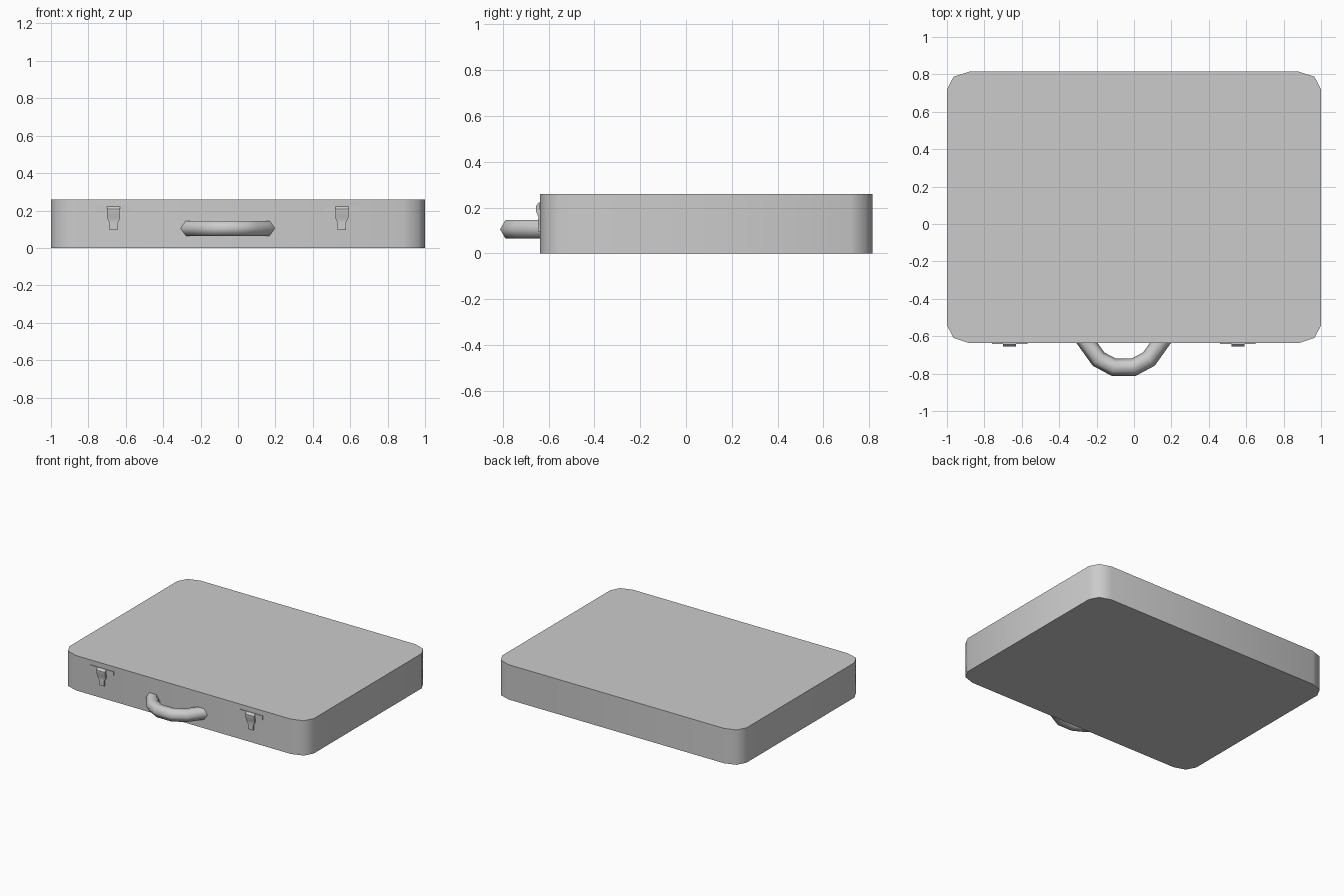
import bpy, bmesh, math
from mathutils import Vector

if "Cube" in bpy.data.objects:
    bpy.data.objects.remove(bpy.data.objects["Cube"])

BACK, FRONT = 0.815, -0.637
SEAM, TOP = 0.178, 0.258
MID_X = -0.055


def finish(bm, name, angle=45):
    bmesh.ops.recalc_face_normals(bm, faces=bm.faces)
    me = bpy.data.meshes.new(name)
    bm.to_mesh(me)
    bm.free()
    ob = bpy.data.objects.new(name, me)
    bpy.context.collection.objects.link(ob)
    bpy.ops.object.select_all(action='DESELECT')
    ob.select_set(True)
    bpy.context.view_layer.objects.active = ob
    bpy.ops.object.shade_smooth_by_angle(angle=math.radians(angle))
    return ob


# Rounded case outline, mirrored from one corner
corner = [(1.0, 0.095), (0.965, 0.028), (0.88, 0.0)]
back = [(x, BACK - d) for x, d in corner]
back += [(-x, y) for x, y in reversed(back)]
outline = back + [(-x, FRONT + BACK - y) for x, y in back]


def shell(name, z_closed, z_open):
    bm = bmesh.new()
    closed = [bm.verts.new((x, y, z_closed)) for x, y in outline]
    rim = [bm.verts.new((x, y, z_open)) for x, y in outline]
    bm.faces.new(closed)
    n = len(outline)
    for i in range(n):
        j = (i + 1) % n
        bm.faces.new((closed[i], closed[j], rim[j], rim[i]))
    # Orient outward even though the shell is open at the seam
    ob = finish(bm, name)
    up = z_closed > z_open
    if (ob.data.polygons[0].normal.z > 0) != up:
        ob.data.flip_normals()
    return ob


shell("case_base", 0.0, SEAM)
shell("case_lid", TOP, SEAM)


# Handle: hexagonal tube swept along a bowed path with mitred rings
half = [(0.215, -0.61), (0.135, -0.722), (0.053, -0.766)]
path = [Vector((-x, y, 0)) for x, y in half] + [Vector((x, y, 0)) for x, y in reversed(half)]
bm = bmesh.new()
rings = []
for i, p in enumerate(path):
    a = (p - path[max(i - 1, 0)]).normalized()
    b = (path[min(i + 1, len(path) - 1)] - p).normalized()
    t = (a + b).normalized()
    stretch = 1 / t.dot(b if b.length else a)
    side = Vector((t.y, -t.x, 0)) * stretch
    ring = []
    for k in range(6):
        ang = k * math.pi / 3
        off = side * 0.046 * math.cos(ang) + Vector((0, 0, 0.046 * math.sin(ang)))
        ring.append(bm.verts.new(p + off + Vector((MID_X, 0, 0.105))))
    rings.append(ring)
for r, s in zip(rings, rings[1:]):
    for k in range(6):
        m = (k + 1) % 6
        bm.faces.new((r[k], r[m], s[m], s[k]))
bm.faces.new(rings[0])
bm.faces.new(rings[-1])
finish(bm, "handle", 75)


def latch(name, cx):
    # Bowed tongue: half width, front depth, height
    rows = [(0.035, 0.006, 0.222), (0.035, 0.019, 0.207), (0.035, 0.019, 0.185),
            (0.035, 0.008, 0.16), (0.022, 0.009, 0.134), (0.022, 0.009, 0.096)]
    bm = bmesh.new()
    loops = []
    for w, d, z in rows:
        loops.append([bm.verts.new((cx + x, FRONT - y, z))
                      for x, y in ((-w, d), (w, d), (w, -0.003), (-w, -0.003))])
    for r, s in zip(loops, loops[1:]):
        for k in range(4):
            m = (k + 1) % 4
            bm.faces.new((r[k], r[m], s[m], s[k]))
    bm.faces.new(loops[0])
    bm.faces.new(loops[-1])
    finish(bm, name + "_tongue", 30)

    # Thin mounting plate on the lid
    bm = bmesh.new()
    bmesh.ops.create_cube(bm, size=1)
    for v in bm.verts:
        v.co = Vector((cx + v.co.x * 0.19, FRONT - 0.001 + v.co.y * 0.008, 0.207 + v.co.z * 0.03))
    finish(bm, name + "_plate", 30)


latch("left_latch", MID_X - 0.61)
latch("right_latch", MID_X + 0.61)
